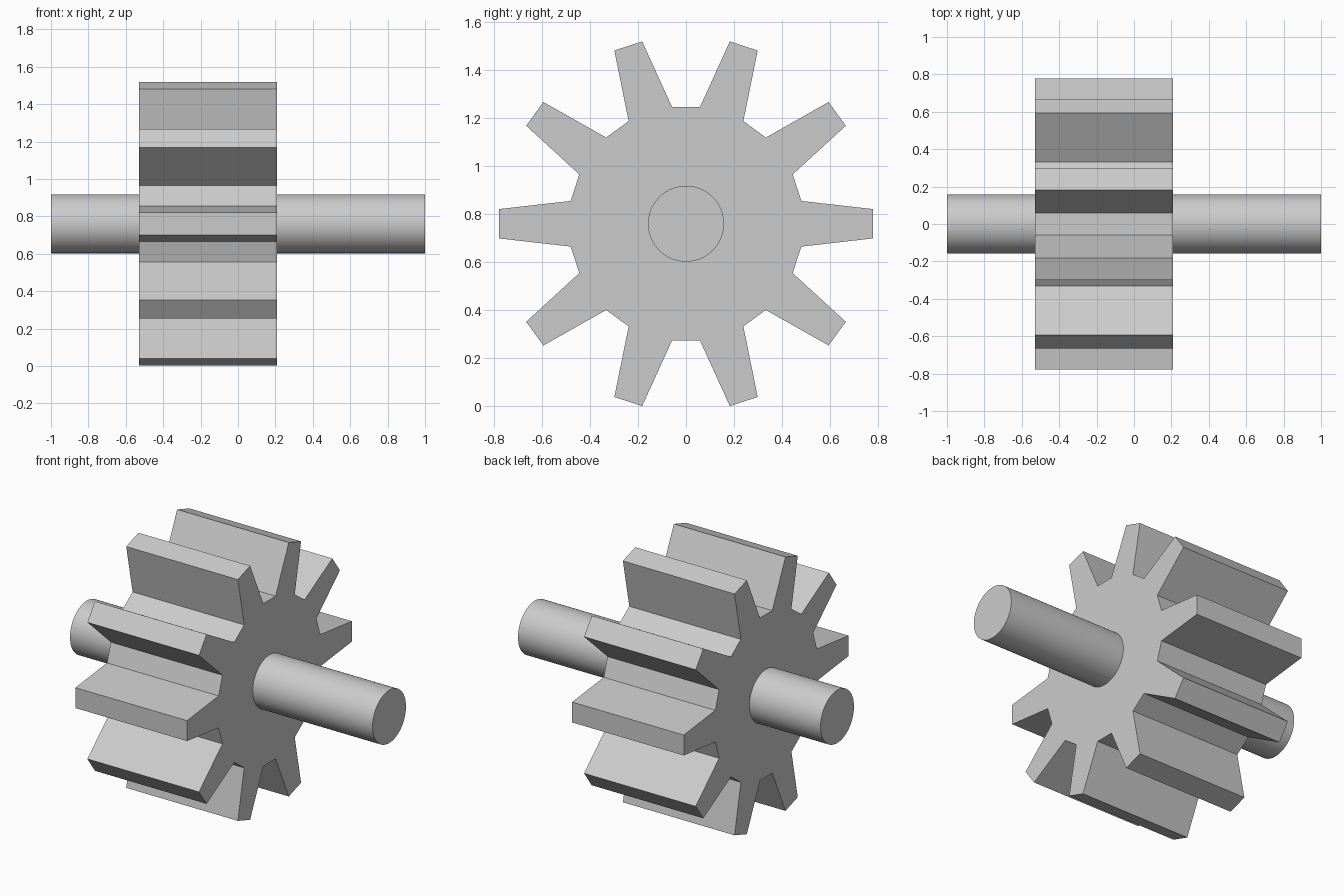
import bpy, bmesh
from math import pi, cos, sin, radians

if "Cube" in bpy.data.objects:
    bpy.data.objects.remove(bpy.data.objects["Cube"])

AXIS_Z = 0.76
TEETH = 10

steel = bpy.data.materials.new("light_grey")
steel.use_nodes = True
grey = (0.6, 0.6, 0.6, 1)
steel.diffuse_color = grey
steel.node_tree.nodes["Principled BSDF"].inputs["Base Color"].default_value = grey


def extrude_profile(name, points, x0, x1):
    """Extrude a closed (y, z) outline along x."""
    bm = bmesh.new()
    face = bm.faces.new([bm.verts.new((x0, y, z + AXIS_Z)) for y, z in points])
    result = bmesh.ops.extrude_face_region(bm, geom=[face])
    verts = [g for g in result["geom"] if isinstance(g, bmesh.types.BMVert)]
    bmesh.ops.translate(bm, verts=verts, vec=(x1 - x0, 0, 0))
    bmesh.ops.recalc_face_normals(bm, faces=bm.faces)
    mesh = bpy.data.meshes.new(name)
    bm.to_mesh(mesh)
    bm.free()
    mesh.materials.append(steel)
    obj = bpy.data.objects.new(name, mesh)
    bpy.context.collection.objects.link(obj)
    return obj


# Gear wheel: one tapered tooth repeated around the axis
tooth = [(0.48, -0.095), (0.778, -0.061), (0.778, 0.061), (0.48, 0.095)]
outline = []
for i in range(TEETH):
    a = 2 * pi * i / TEETH
    outline += [(r * cos(a) - t * sin(a), r * sin(a) + t * cos(a)) for r, t in tooth]
extrude_profile("gear_wheel", outline, -0.53, 0.208)

# Round shaft, one stub on each side of the wheel
SIDES = 64
circle = [(0.158 * cos(2 * pi * i / SIDES), 0.158 * sin(2 * pi * i / SIDES)) for i in range(SIDES)]
for name, x0, x1 in (("right_shaft", -1, -0.53), ("left_shaft", 0.208, 1)):
    shaft = extrude_profile(name, circle, x0, x1)
    # Drop the hidden cap that meets the wheel
    bm = bmesh.new()
    bm.from_mesh(shaft.data)
    caps = [f for f in bm.faces if abs(f.normal.x) > 0.9 and abs(f.calc_center_median().x) < 0.9]
    bmesh.ops.delete(bm, geom=caps, context="FACES")
    bm.to_mesh(shaft.data)
    bm.free()
    bpy.ops.object.select_all(action="DESELECT")
    shaft.select_set(True)
    bpy.context.view_layer.objects.active = shaft
    bpy.ops.object.shade_smooth_by_angle(angle=radians(30))
